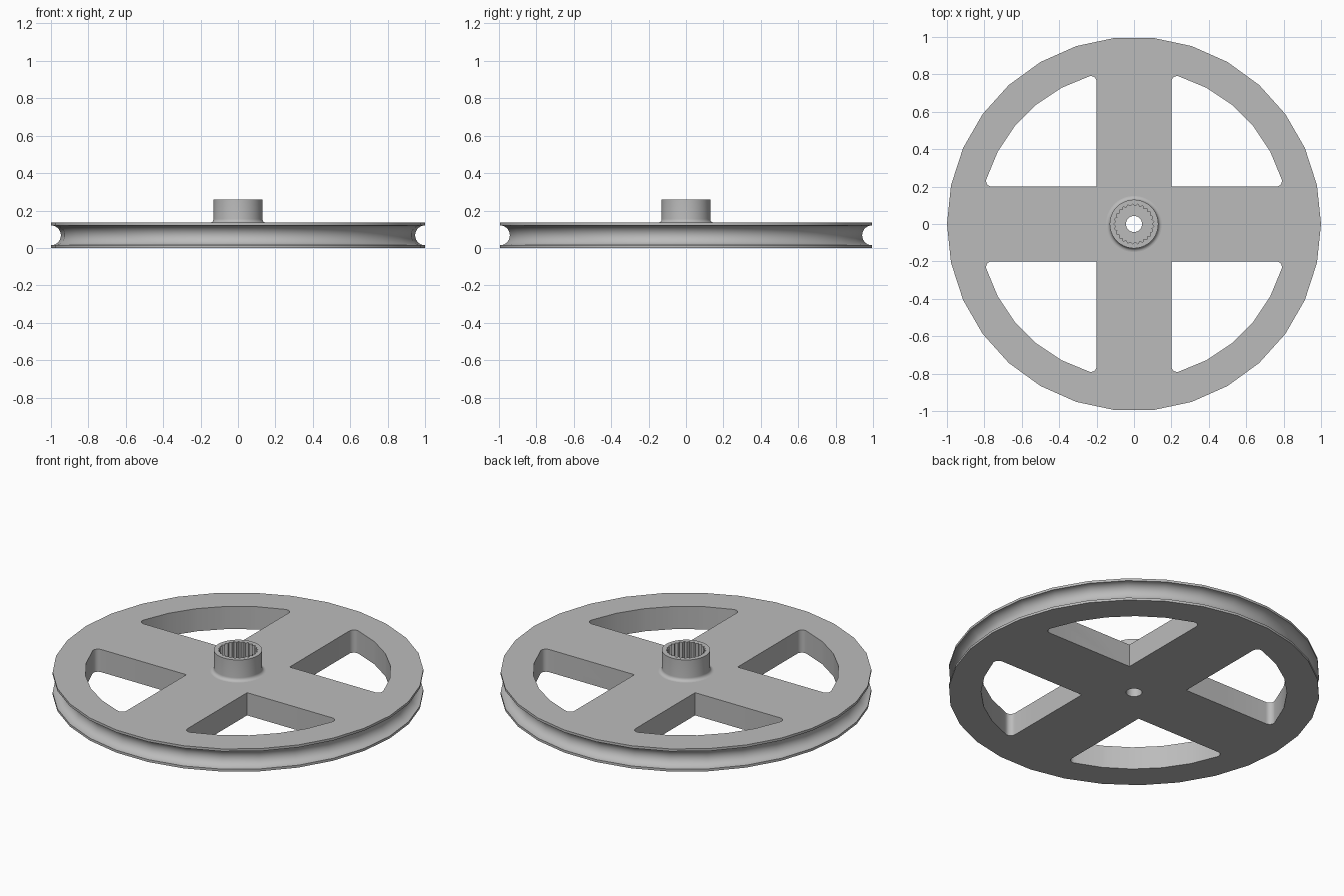
import bpy, bmesh
from math import sin, cos, pi, sqrt, atan2

cube = bpy.data.objects.get("Cube")
if cube:
    bpy.data.objects.remove(cube, do_unlink=True)

GREY = (0.5, 0.5, 0.5, 1)
grey = bpy.data.materials.new("plain grey")
grey.use_nodes = True
grey.diffuse_color = GREY
grey.node_tree.nodes["Principled BSDF"].inputs["Base Color"].default_value = GREY

THICK = 0.135      # wheel thickness
TOP = 0.26         # top of the hub
HOLE = 0.043       # axle hole radius
SPOKE = 0.2        # half width of a spoke
RIM = 0.825        # inner radius of the rim


def finish(name, bm):
    bmesh.ops.recalc_face_normals(bm, faces=bm.faces)
    mesh = bpy.data.meshes.new(name)
    bm.to_mesh(mesh)
    bm.free()
    mesh.materials.append(grey)
    obj = bpy.data.objects.new(name, mesh)
    bpy.context.collection.objects.link(obj)
    return obj


def activate(obj):
    bpy.ops.object.select_all(action='DESELECT')
    obj.select_set(True)
    bpy.context.view_layer.objects.active = obj


def lathe(name, profile, segments, closed):
    """Revolve (radius, z) points; a radius may be a function of the step."""
    bm = bmesh.new()
    rings = []
    for i in range(segments):
        a = 2 * pi * i / segments
        ring = []
        for r, z in profile:
            r = r(i) if callable(r) else r
            ring.append(bm.verts.new((r * cos(a), r * sin(a), z)))
        rings.append(ring)
    count = len(profile)
    for i in range(segments):
        p, q = rings[i], rings[(i + 1) % segments]
        for j in range(count if closed else count - 1):
            k = (j + 1) % count
            bm.faces.new((p[j], q[j], q[k], p[k]))
    return finish(name, bm)


def arc(cx, cy, r, start, end, steps):
    angles = [start + (end - start) * i / steps for i in range(steps + 1)]
    return [(cx + r * cos(a), cy + r * sin(a)) for a in angles]


# Wheel disc with a half-round groove around its edge
groove = arc(1, THICK / 2, 0.053, -pi / 2, -3 * pi / 2, 14)
wheel = lathe("grooved_wheel",
              [(HOLE, 0), (1, 0)] + groove + [(1, THICK), (HOLE, THICK)],
              30, True)

# Four windows between the spokes, rounded where they meet the rim
f = 0.03
near = SPOKE + f
far = sqrt((RIM - f) ** 2 - near ** 2)
turn = atan2(near, far)
outline = [(SPOKE, SPOKE)]
outline += arc(far, near, f, -pi / 2, turn, 6)
outline += arc(0, 0, RIM, turn, pi / 2 - turn, 5)[1:-1]
outline += arc(near, far, f, pi / 2 - turn, pi, 6)
bm = bmesh.new()
for q in range(4):
    c, s = round(cos(q * pi / 2)), round(sin(q * pi / 2))
    face = bm.faces.new([bm.verts.new((c * x - s * y, s * x + c * y, -0.1))
                         for x, y in outline])
    out = bmesh.ops.extrude_face_region(bm, geom=[face])
    bmesh.ops.translate(bm, vec=(0, 0, 0.4), verts=[
        v for v in out["geom"] if isinstance(v, bmesh.types.BMVert)])
cutter = finish("window_cutter", bm)
cutter.hide_render = True

activate(wheel)
cut = wheel.modifiers.new("windows", 'BOOLEAN')
cut.operation = 'DIFFERENCE'
cut.solver = 'EXACT'
cut.object = cutter
bpy.ops.object.modifier_apply(modifier=cut.name)
bpy.data.objects.remove(cutter, do_unlink=True)


# Hub with a flared foot and a toothed bore
def teeth(i):
    return 0.108 if i % 2 else 0.096


flare = arc(0.15, THICK + 0.02, 0.02, -pi / 2, -pi, 6)
hub = lathe("toothed_hub",
            flare + [(0.13, TOP), (teeth, TOP), (teeth, THICK)], 50, False)

for obj in (wheel, hub):
    activate(obj)
    bpy.ops.object.shade_smooth_by_angle(angle=pi / 6)
